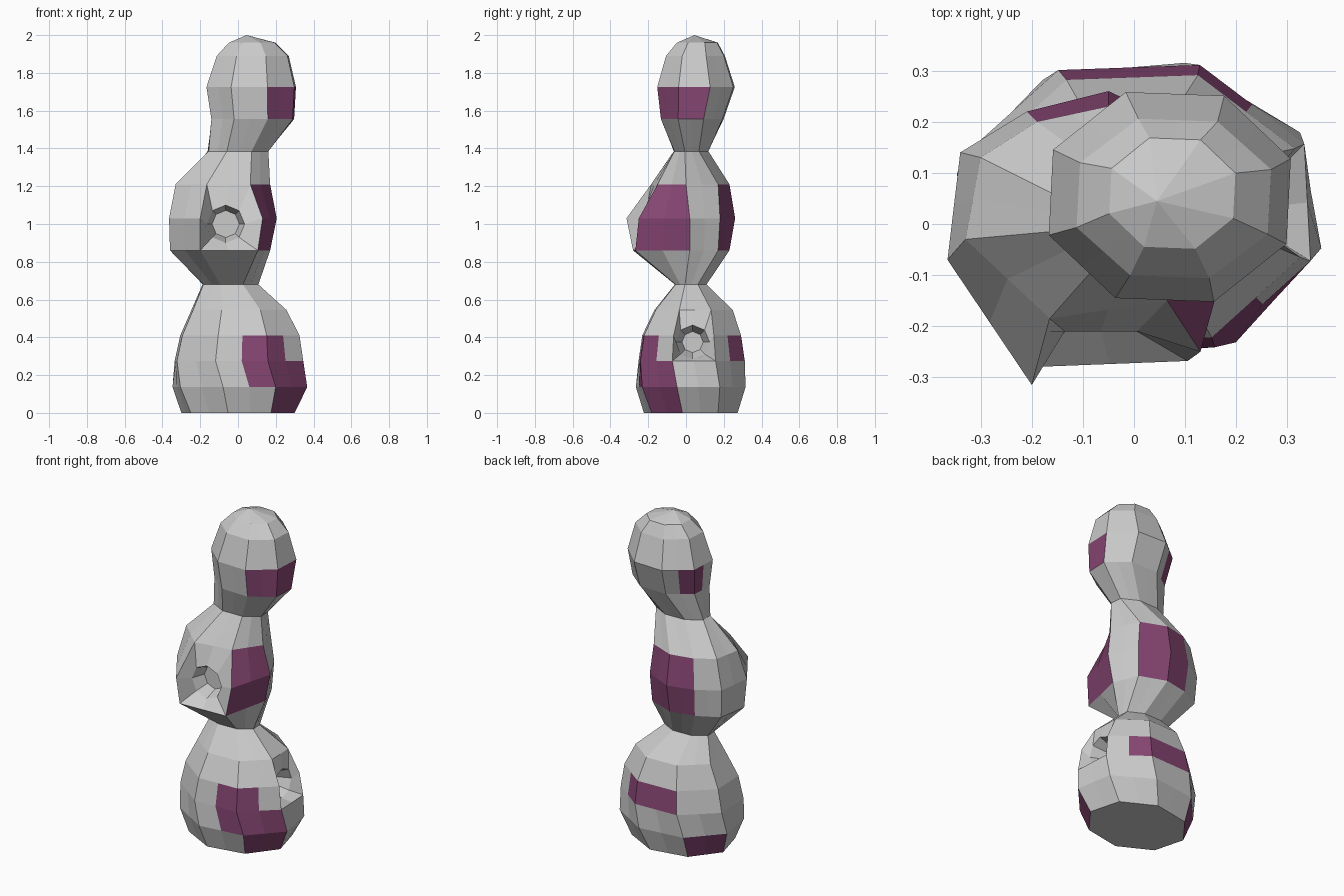
import bpy, bmesh
from math import sin, cos, radians
from mathutils import Vector

if "Cube" in bpy.data.objects:
    bpy.data.objects.remove(bpy.data.objects["Cube"])

HALVES = 16  # eight sides, each split in two flat halves


def ellipse(cx, cy, x_half, y_half, offset):
    """Eight corner points of a ring."""
    return [(cx + 1.05 * x_half * cos(radians(offset + 45 * i)),
             cy + 1.05 * y_half * sin(radians(offset + 45 * i))) for i in range(8)]


# Cross-sections from floor to crown
sections = [
    (0.0, ellipse(0.0, 0.025, 0.29, 0.24, 35)),
    (0.137, ellipse(0.01, 0.025, 0.35, 0.285, 31)),
    (0.275, ellipse(0.005, 0.03, 0.345, 0.285, 25)),
    (0.41, ellipse(0.01, 0.03, 0.32, 0.265, 25)),
    (0.545, ellipse(0.005, 0.04, 0.255, 0.21, 25)),
    (0.68, ellipse(-0.04, 0.025, 0.15, 0.085, 25)),
    (0.86, [(.11, .17), (-.05, .23), (-.2, .2), (-.33, .13),
            (-.36, -.05), (-.2, -.28), (.105, -.268), (.17, .02)]),
    (1.03, [(.12, .18), (-.05, .26), (-.21, .22), (-.34, .14),
            (-.365, -.07), (-.2, -.315), (.13, -.25), (.205, .02)]),
    (1.21, [(.1, .17), (-.05, .23), (-.19, .2), (-.3, .13),
            (-.33, -.03), (-.165, -.185), (.065, -.15), (.17, 0.0)]),
    (1.385, ellipse(0.0, 0.027, 0.163, 0.093, 25)),
    (1.555, ellipse(0.078, 0.033, 0.222, 0.168, 20)),
    (1.725, ellipse(0.07, 0.053, 0.24, 0.208, 20)),
    (1.89, ellipse(0.078, 0.05, 0.193, 0.158, 20)),
    (1.96, ellipse(0.075, 0.06, 0.125, 0.11, 20)),
]

# Painted patches: row -> half columns
painted = {0: (12, 13, 4, 5), 1: (11, 12, 13), 2: (11, 12, 1, 2, 3),
           6: (12, 13, 0, 1, 2, 3), 7: (12, 13, 0, 1, 2, 3),
           10: (12, 13, 14, 15, 5, 6)}

# Pockets: first row, first half column, rim centre, sideways, outward, rim radius, floor radius
pockets = [
    (6, 10, Vector((-0.065, -0.21, 1.0)), Vector((1, 0, 0)), Vector((0, -1, 0)), 0.1, 0.072),
    (2, 14, Vector((0.275, 0.035, 0.375)), Vector((0, 1, 0)), Vector((1, 0, 0)), 0.09, 0.056),
]
cut = {(row + i, (col + j) % HALVES) for row, col, *_ in pockets
       for i in (0, 1) for j in (0, 1)}

bm = bmesh.new()
rings = []
for z, pts in sections:
    ring = []
    for i, p in enumerate(pts):
        q = pts[(i + 1) % 8]
        ring.append(bm.verts.new((p[0], p[1], z)))
        ring.append(bm.verts.new(((p[0] + q[0]) / 2, (p[1] + q[1]) / 2, z)))
    rings.append(ring)

# Skin between the sections
for r in range(len(rings) - 1):
    for c in range(HALVES):
        if (r, c) in cut:
            continue
        d = (c + 1) % HALVES
        face = bm.faces.new((rings[r][c], rings[r][d], rings[r + 1][d], rings[r + 1][c]))
        face.material_index = int(c in painted.get(r, ()))

# Base and crown
bm.faces.new(rings[0][::-1])
apex = bm.verts.new((0.045, 0.045, 2.0))
for c in range(HALVES):
    bm.faces.new((rings[-1][c], rings[-1][(c + 1) % HALVES], apex))


def octagon(centre, side, radius):
    return [bm.verts.new(centre + side * radius * cos(radians(a))
                         + Vector((0, 0, radius * sin(radians(a)))))
            for a in range(225, 585, 45)]


# Funnel-shaped pockets with octagonal holes
steps = [(0, 0), (0, 1), (0, 2), (1, 2), (2, 2), (2, 1), (2, 0), (1, 0)]
for row, col, centre, side, out, rim_r, floor_r in pockets:
    frame = [rings[row + i][(col + j) % HALVES] for i, j in steps]
    rim = octagon(centre, side, rim_r)
    floor = octagon(centre - out * 0.08, side, floor_r)
    for a, b in ((frame, rim), (rim, floor)):
        for i in range(8):
            j = (i + 1) % 8
            bm.faces.new((a[i], a[j], b[j], b[i]))
    bm.faces.new(floor)

mesh = bpy.data.meshes.new("stacked_body")
bm.to_mesh(mesh)
bm.free()

paint = bpy.data.materials.new("plum_paint")
paint.diffuse_color = (0.24, 0.06, 0.17, 1)
paint.use_nodes = True
paint.node_tree.nodes["Principled BSDF"].inputs["Base Color"].default_value = paint.diffuse_color
mesh.materials.append(None)
mesh.materials.append(paint)
bpy.context.collection.objects.link(bpy.data.objects.new("stacked_body", mesh))
